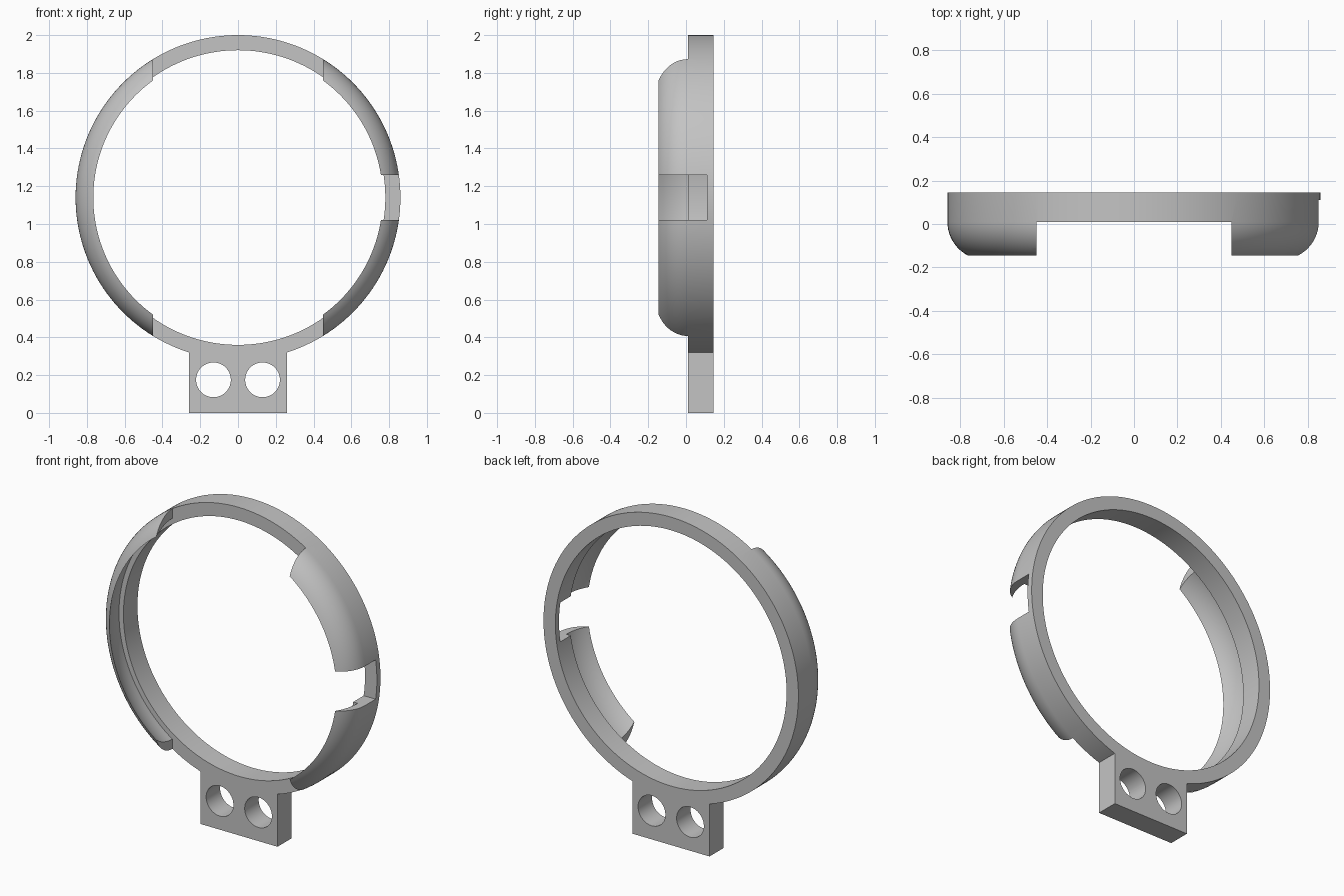
import bpy, bmesh, math

cube = bpy.data.objects.get("Cube")
if cube:
    bpy.data.objects.remove(cube, do_unlink=True)

SEGMENTS = 160
CENTRE_Z = 1.14
BACK, FRONT, SEAT = 0.145, -0.145, 0.01   # y of the back rim, front lip and inner seat
OUTER, INNER, LIP = 0.86, 0.78, 0.766     # radii

grey = bpy.data.materials.new("plain grey")
grey.use_nodes = True
colour = (0.55, 0.55, 0.55, 1)
grey.diffuse_color = colour
grey.node_tree.nodes["Principled BSDF"].inputs["Base Color"].default_value = colour


def finish(name, bm):
    bmesh.ops.recalc_face_normals(bm, faces=bm.faces[:])
    mesh = bpy.data.meshes.new(name)
    bm.to_mesh(mesh)
    bm.free()
    obj = bpy.data.objects.new(name, mesh)
    bpy.context.collection.objects.link(obj)
    mesh.materials.append(grey)
    return obj


def box(name, low, high):
    bm = bmesh.new()
    bmesh.ops.create_cube(bm, size=1)
    for v in bm.verts:
        v.co = [a + (c + 0.5) * (b - a) for a, b, c in zip(low, high, v.co)]
    return finish(name, bm)


def rod(name, x, z, radius):
    bm = bmesh.new()
    bmesh.ops.create_cone(bm, cap_ends=True, segments=64, radius1=radius,
                          radius2=radius, depth=1)
    for v in bm.verts:
        v.co = (x + v.co.x, v.co.z, z + v.co.y)
    return finish(name, bm)


def lathe(name, profile):
    bm = bmesh.new()
    rings = []
    for i in range(SEGMENTS):
        a = math.tau * i / SEGMENTS
        rings.append([bm.verts.new((r * math.cos(a), y, CENTRE_Z + r * math.sin(a)))
                      for r, y in profile])
    n = len(profile)
    for i in range(SEGMENTS):
        p, q = rings[i - 1], rings[i]
        for j in range(n):
            k = (j + 1) % n
            bm.faces.new((p[j], p[k], q[k], q[j]))
    return finish(name, bm)


def combine(target, tool, operation):
    mod = target.modifiers.new(operation, 'BOOLEAN')
    mod.operation, mod.solver, mod.object = operation, 'EXACT', tool
    bpy.context.view_layer.update()
    graph = bpy.context.evaluated_depsgraph_get()
    mesh = bpy.data.meshes.new_from_object(target.evaluated_get(graph))
    target.modifiers.clear()
    target.data = mesh
    bpy.data.objects.remove(tool, do_unlink=True)


def arc(start, end, radius_gap, steps):
    # circular bulge that starts parallel to the axis at the seat
    depth = end - start
    big = (radius_gap ** 2 + depth ** 2) / (2 * radius_gap)
    sweep = math.asin(abs(depth) / big)
    return [(big * (1 - math.cos(sweep * i / steps)),
             start - big * math.sin(sweep * i / steps)) for i in range(steps + 1)]


# ring with a curved retaining lip and an inner groove
outer_curve = [(OUTER - d, y) for d, y in arc(SEAT, FRONT, OUTER - LIP, 10)]
groove = 0.81
inner_curve = [(groove - d, y) for d, y in arc(SEAT, FRONT, groove - LIP, 6)]
profile = [(INNER, BACK), (OUTER, BACK)] + outer_curve + inner_curve[-2::-1] + [(INNER, SEAT)]
ring = lathe("holder_ring", profile)

# lip removed at top and bottom, side slot
combine(ring, box("lip_gap", (-0.45, -1, -1), (0.45, SEAT, 3)), 'DIFFERENCE')
combine(ring, box("side_slot", (0.6, -1, 1.02), (1, 0.11, 1.26)), 'DIFFERENCE')

# mounting tab with two holes
tab = box("mounting_tab", (-0.26, SEAT, 0), (0.26, BACK, 0.345))
for side in (-1, 1):
    combine(tab, rod("tab_hole", side * 0.13, 0.175, 0.092), 'DIFFERENCE')
combine(ring, tab, 'UNION')

bpy.ops.object.select_all(action='DESELECT')
ring.select_set(True)
bpy.context.view_layer.objects.active = ring
bpy.ops.object.shade_smooth_by_angle(angle=math.radians(25))
